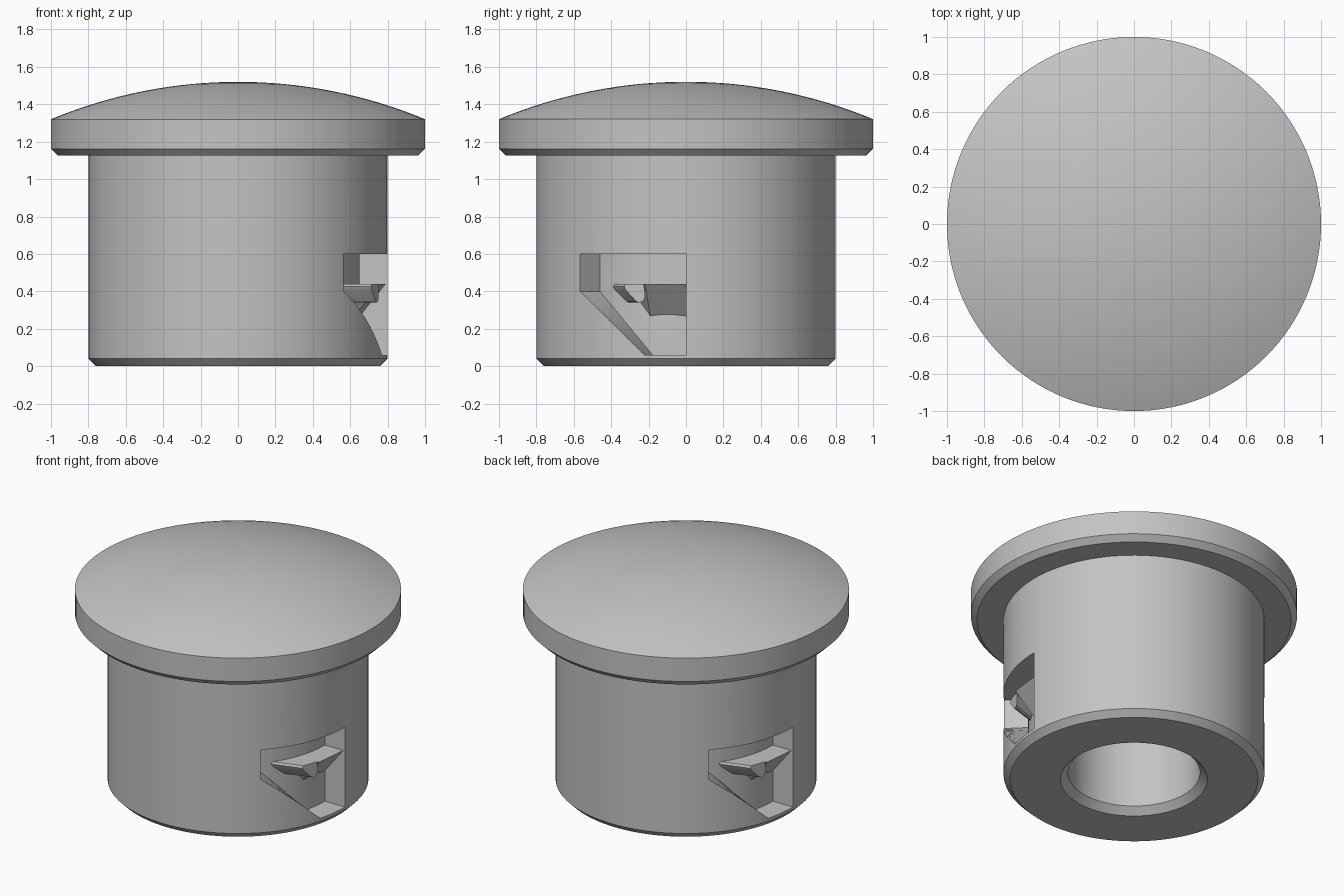
import bpy, bmesh, math
from mathutils import Matrix

if "Cube" in bpy.data.objects:
    bpy.data.objects.remove(bpy.data.objects["Cube"])

grey = bpy.data.materials.new("plain grey")
grey.diffuse_color = (0.55, 0.55, 0.55, 1)
grey.use_nodes = True
grey.node_tree.nodes["Principled BSDF"].inputs["Base Color"].default_value = grey.diffuse_color


def finish(name, bm):
    bmesh.ops.recalc_face_normals(bm, faces=bm.faces)
    me = bpy.data.meshes.new(name)
    bm.to_mesh(me)
    bm.free()
    ob = bpy.data.objects.new(name, me)
    bpy.context.collection.objects.link(ob)
    me.materials.append(grey)
    return ob


def activate(ob):
    bpy.ops.object.select_all(action='DESELECT')
    ob.select_set(True)
    bpy.context.view_layer.objects.active = ob


def lathe(name, profile, steps=128):
    """Revolve an (r, z) profile that starts and ends on the axis."""
    bm = bmesh.new()
    rings = []
    for r, z in profile:
        n = 1 if r == 0 else steps
        rings.append([bm.verts.new((r * math.cos(2 * math.pi * i / steps),
                                    r * math.sin(2 * math.pi * i / steps), z)) for i in range(n)])
    for a, b in zip(rings, rings[1:]):
        for i in range(steps):
            j = (i + 1) % steps
            q = [a[i % len(a)], a[j % len(a)], b[j % len(b)], b[i % len(b)]]
            bm.faces.new(list(dict.fromkeys(q)))
    return finish(name, bm)


def pocket_cutter(turn):
    """Curved slot with a sloping lower edge and radial end walls."""
    bm = bmesh.new()
    ys = [-0.566 + (0.566 - 0.22) * i / 14 for i in range(15)]
    ys += [-0.22 + 0.22 * i / 8 for i in range(1, 9)]
    cols = []
    for y in ys:
        a = math.asin(y / 0.8) + turn
        low = 0.06 + 0.34 * max(0, (-0.22 - y) / 0.346)
        cols.append([bm.verts.new((r * math.cos(a), r * math.sin(a), z))
                     for r, z in ((0.65, low), (0.65, 0.6), (0.9, 0.6), (0.9, low))])
    for a, b in zip(cols, cols[1:]):
        for i in range(4):
            j = (i + 1) % 4
            bm.faces.new((a[i], a[j], b[j], b[i]))
    bm.faces.new(cols[0])
    bm.faces.new(cols[-1])
    ob = finish("pocket_cutter", bm)
    ob.hide_render = True
    return ob


def hull(name, points, turn):
    bm = bmesh.new()
    for p in points:
        bm.verts.new(p)
    out = bmesh.ops.convex_hull(bm, input=bm.verts)
    bmesh.ops.delete(bm, geom=list({v for v in out["geom_interior"] + out["geom_unused"]
                                    if isinstance(v, bmesh.types.BMVert)}), context='VERTS')
    bmesh.ops.dissolve_limit(bm, angle_limit=0.01, verts=bm.verts, edges=bm.edges)
    bm.transform(Matrix.Rotation(turn, 4, 'Z'))
    return finish(name, bm)


# Plug body: blind bore, chamfered foot, shaft, flange and domed cap
profile = [(0, 1.12), (0.405, 1.12), (0.405, 0.045), (0.45, 0), (0.76, 0), (0.8, 0.04),
           (0.8, 1.125), (0.963, 1.125), (1, 1.162), (1, 1.32)]
R = 2.6
profile += [(r, 1.52 - R + math.sqrt(R * R - r * r)) for r in (1 - i / 16 for i in range(1, 17))]
plug = lathe("plug_body", profile)

# Two opposite locking pockets
for turn in (0, math.pi):
    cutter = pocket_cutter(turn)
    mod = plug.modifiers.new("pocket", 'BOOLEAN')
    mod.operation = 'DIFFERENCE'
    mod.solver = 'EXACT'
    mod.object = cutter
    activate(plug)
    bpy.ops.object.modifier_apply(modifier=mod.name)
    bpy.data.objects.remove(cutter)

# Locking lugs: an undercut ramp and a rounded tip in each pocket
ramp = [(0.48, -0.34, 0.44), (0.765, -0.22, 0.44), (0.79, 0.01, 0.44), (0.6, 0.01, 0.44),
        (0.48, -0.34, 0.405), (0.58, -0.19, 0.265), (0.618, -0.19, 0.265),
        (0.65, 0.01, 0.265), (0.6, 0.01, 0.265)]
section = [(0.035, 0.44), (-0.06, 0.44), (-0.068, 0.425), (-0.06, 0.408), (-0.005, 0.347),
           (0.012, 0.34), (0.03, 0.345), (0.042, 0.365), (0.044, 0.39)]
tip = [(x + 0.35 * s, y + s, z) for x, y in ((0.5, -0.335), (0.737, -0.262)) for s, z in section]
parts = [plug]
for turn in (0, math.pi):
    parts.append(hull("lug_ramp", ramp, turn))
    parts.append(hull("lug_tip", tip, turn))

for ob in parts:
    activate(ob)
    bpy.ops.object.shade_smooth_by_angle(angle=math.radians(25))
